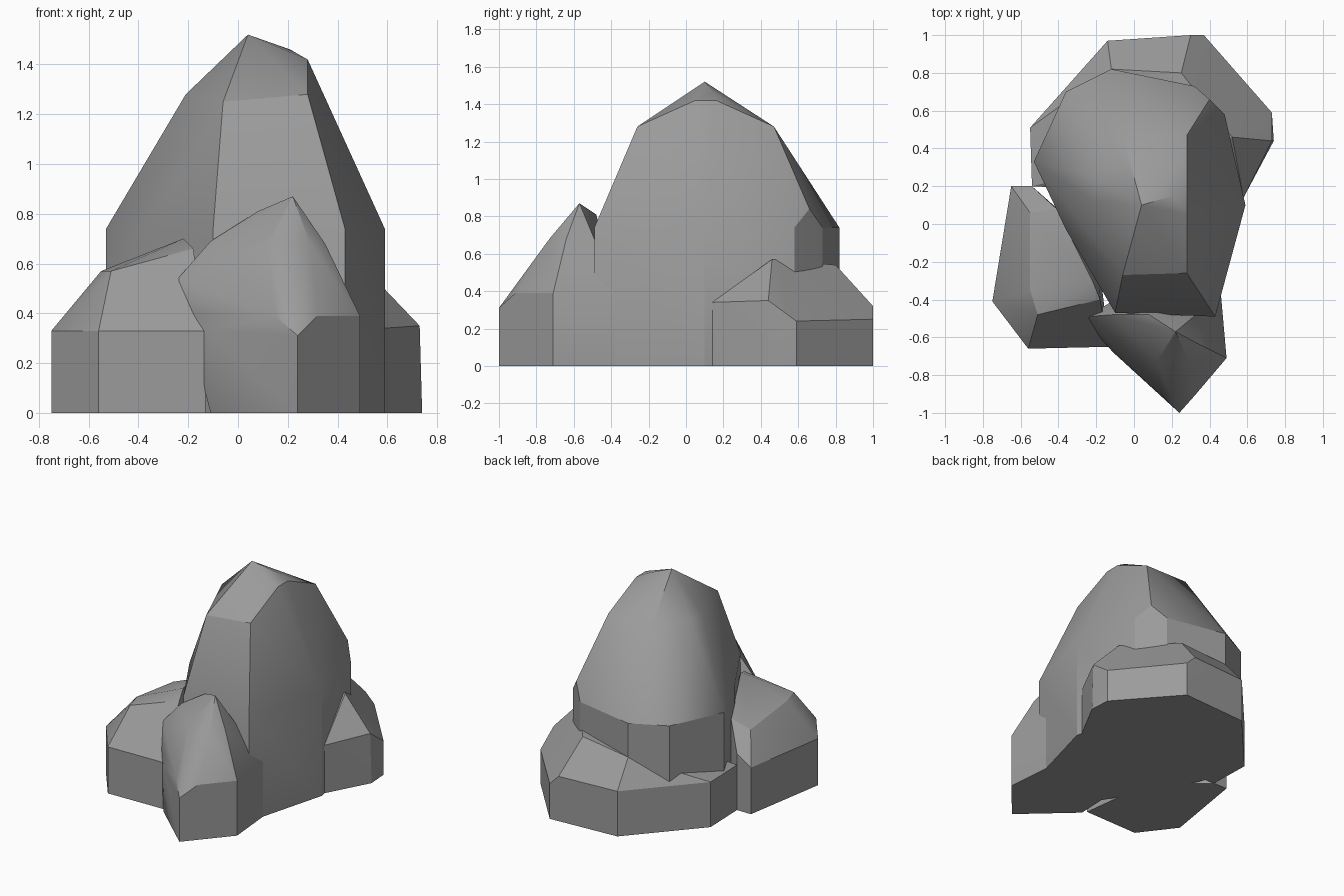
import bpy
import bmesh
from math import radians

cube = bpy.data.objects.get("Cube")
if cube:
    bpy.data.objects.remove(cube, do_unlink=True)

stone = bpy.data.materials.new("grey_stone")
stone.use_nodes = True
GREY = (0.33, 0.33, 0.33, 1)
stone.diffuse_color = GREY
bsdf = stone.node_tree.nodes["Principled BSDF"]
bsdf.inputs["Base Color"].default_value = GREY
bsdf.inputs["Roughness"].default_value = 0.9


def rock(name, rim, crown):
    """Faceted stone: rim points drop straight to the ground, crown points shape the top."""
    bm = bmesh.new()
    for x, y, z in rim:
        bm.verts.new((x, y, 0))
        bm.verts.new((x, y, z))
    for p in crown:
        bm.verts.new(p)
    hull = bmesh.ops.convex_hull(bm, input=bm.verts[:])
    spare = {g for g in hull["geom_interior"] + hull["geom_unused"]
             if isinstance(g, bmesh.types.BMVert)}
    bmesh.ops.delete(bm, geom=list(spare), context="VERTS")
    bmesh.ops.dissolve_limit(bm, angle_limit=radians(2),
                             verts=bm.verts[:], edges=bm.edges[:])
    bmesh.ops.recalc_face_normals(bm, faces=bm.faces[:])
    mesh = bpy.data.meshes.new(name)
    bm.to_mesh(mesh)
    bm.free()
    mesh.materials.append(stone)
    obj = bpy.data.objects.new(name, mesh)
    bpy.context.collection.objects.link(obj)
    bpy.ops.object.select_all(action="DESELECT")
    obj.select_set(True)
    bpy.context.view_layer.objects.active = obj
    bpy.ops.object.shade_smooth_by_angle(angle=radians(25))


# Tall central peak
rock("main_peak",
     [(-.53, .33, .74), (-.36, .70, .74), (-.12, .82, .74), (.32, .73, .74),
      (.48, .58, .74), (.59, .10, .74), (.43, -.49, .74), (-.10, -.47, .74),
      (-.36, -.03, .74)],
     [(.40, .66, .84), (.28, .47, 1.28), (-.06, .47, 1.28), (-.21, .25, 1.28),
      (-.21, .12, 1.28), (-.06, -.27, 1.25), (.28, -.26, 1.28),
      (.28, .05, 1.42), (.28, .16, 1.42), (.21, .15, 1.46), (.04, .10, 1.52)])

# Pointed boulder at the front
rock("front_boulder",
     [(.24, -1, .31), (.49, -.71, .39), (.46, -.37, .39), (-.11, -.68, .33),
      (-.10, -.40, .5)],
     [(.15, -.91, .39), (.32, -.91, .39), (.12, -.73, .68), (.29, -.73, .68),
      (.35, -.64, .68), (.22, -.57, .87), (.08, -.48, .81), (.02, -.47, .74),
      (-.11, -.48, .69), (-.25, -.49, .53), (-.20, -.58, .40)])

# Low boulder on the side
rock("side_boulder",
     [(-.75, -.41, .33), (-.56, -.66, .33), (-.13, -.65, .33),
      (-.65, .20, .33), (-.54, .20, .40), (-.20, -.10, .4)],
     [(-.55, -.35, .57), (-.51, -.48, .57), (-.22, -.30, .70),
      (-.18, -.40, .66), (-.55, .06, .52), (-.41, .08, .57)])

# Sloping ledge wrapped around the back
rock("back_ledge",
     [(.58, .14, .34), (.73, .44, .35), (.73, .59, .24), (.37, 1, .25),
      (-.14, .97, .32), (-.55, .51, .32), (-.54, .20, .32)],
     [(.74, .44, 0), (.30, 1, .32), (.52, .46, .57), (.25, .80, .54),
      (-.12, .82, .50)])
